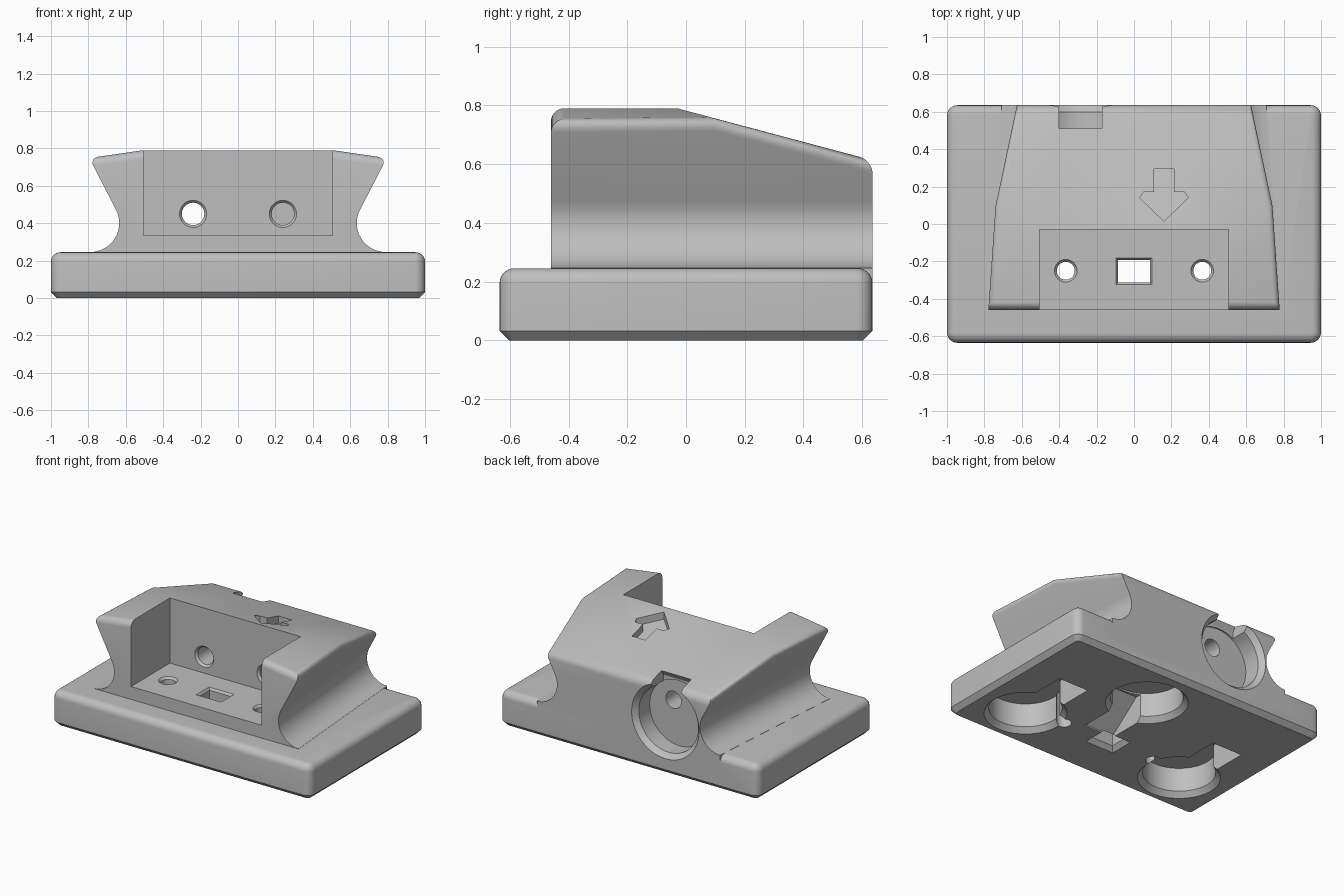
import bpy, bmesh, math
from mathutils import Vector

if "Cube" in bpy.data.objects:
    bpy.data.objects.remove(bpy.data.objects["Cube"])

grey = bpy.data.materials.new("light_grey")
grey.diffuse_color = (0.52, 0.52, 0.52, 1)
grey.use_nodes = True
grey.node_tree.nodes["Principled BSDF"].inputs["Base Color"].default_value = grey.diffuse_color


def make(name, bm):
    bmesh.ops.recalc_face_normals(bm, faces=bm.faces)
    me = bpy.data.meshes.new(name)
    bm.to_mesh(me)
    bm.free()
    ob = bpy.data.objects.new(name, me)
    bpy.context.collection.objects.link(ob)
    me.materials.append(grey)
    return ob


def loft(low, high):
    """Closed solid between two matching outlines."""
    bm = bmesh.new()
    a = [bm.verts.new(p) for p in low]
    b = [bm.verts.new(p) for p in high]
    bm.faces.new(a)
    bm.faces.new(b)
    for i in range(len(a)):
        j = (i + 1) % len(a)
        bm.faces.new((a[i], a[j], b[j], b[i]))
    bmesh.ops.recalc_face_normals(bm, faces=bm.faces)
    return bm


def rect(x0, x1, y0, y1, z):
    return [(x0, y0, z), (x1, y0, z), (x1, y1, z), (x0, y1, z)]


def boolean(target, tool, op):
    m = target.modifiers.new("bool", 'BOOLEAN')
    m.operation, m.solver, m.object = op, 'EXACT', tool
    bpy.context.view_layer.objects.active = target
    bpy.ops.object.modifier_apply(modifier=m.name)
    bpy.data.objects.remove(tool)


def cut(bm, name="cutter"):
    boolean(mount, make(name, bm), 'DIFFERENCE')


def bore(p, d, rings, n=48):
    """Turned cutter: rings are (distance along d, radius)."""
    d = Vector(d)
    u = d.orthogonal().normalized()
    w = d.cross(u)
    for (h0, r0), (h1, r1) in zip(rings, rings[1:]):
        def ring(h, r):
            return [Vector(p) + d * h + r * (u * math.cos(t) + w * math.sin(t))
                    for t in (2 * math.pi * i / n for i in range(n))]
        cut(loft(ring(h0, r0), ring(h1, r1)))


def keyhole(p, inward, along, depth):
    """Round pocket with chamfered rim and a ramped entry slot."""
    p, inward, along = Vector(p), Vector(inward), Vector(along)
    bore(p, inward, [(-0.01, 0.27), (0.035, 0.23)])
    bore(p, inward, [(-0.02, 0.23), (depth, 0.23)])
    side = inward.cross(along) * 0.115
    prof = [p + along * a + inward * h for a, h in
            ((0, -0.02), (0.47, -0.02), (0.47, 0.01), (0.24, depth - 0.01), (0, depth - 0.01))]
    cut(loft([q - side for q in prof], [q + side for q in prof]))


# base plate: rounded corners and top, chamfered foot
X, Y, H = 1.0, 0.635, 0.245
bm = loft(rect(-X, X, -Y, Y, 0), rect(-X, X, -Y, Y, H))
up = [e for e in bm.edges if abs(e.verts[0].co.z - e.verts[1].co.z) > 0.1]
bmesh.ops.bevel(bm, geom=up, offset=0.055, segments=6, profile=0.5, affect='EDGES')
for z, off, seg in ((H, 0.05, 6), (0, 0.032, 1)):
    es = [e for e in bm.edges if all(abs(v.co.z - z) < 1e-5 for v in e.verts)]
    bmesh.ops.bevel(bm, geom=es, offset=off, segments=seg, profile=0.5, affect='EDGES')
mount = make("mount", bm)

# body: waisted section tapering towards the back
F, B = -0.46, 0.635
half = [(0.79, 0.1)]
for i in range(17):
    t = math.radians(270 - 117.4 * i / 16)
    half.append((0.79 + 0.155 * math.cos(t), 0.401 + 0.155 * math.sin(t)))
x, z = half[-1]
half.append((x + 0.517 * (1 - z), 1.0))


def section(y):
    s = 0.075 * (y - F)
    return [(a - s, y, b) for a, b in half] + [(s - a, y, b) for a, b in reversed(half)]


bm = loft(section(F), section(B))
planes = [((0, 0, 0.79), (0, 0, 1)), ((0, -0.03, 0.79), (0, 0.266, 1)),
          ((0.51, 0, 0.79), (0.145, 0, 1)), ((-0.51, 0, 0.79), (-0.145, 0, 1))]
for co, no in planes:
    r = bmesh.ops.bisect_plane(bm, geom=bm.verts[:] + bm.edges[:] + bm.faces[:],
                               plane_co=co, plane_no=no, clear_outer=True)
    es = [g for g in r['geom_cut'] if isinstance(g, bmesh.types.BMEdge)]
    bmesh.ops.holes_fill(bm, edges=es, sides=0)
bmesh.ops.recalc_face_normals(bm, faces=bm.faces)
rim = [e for e in bm.edges if len(e.link_faces) == 2
       and min(v.co.z for v in e.verts) > 0.55
       and sum(f.normal.z > 0.6 for f in e.link_faces) == 1]
bmesh.ops.bevel(bm, geom=rim, offset=0.045, segments=6, profile=0.5,
                affect='EDGES', clamp_overlap=True)
boolean(mount, make("body", bm), 'UNION')

# front pocket
cut(loft(rect(-0.505, 0.505, -0.6, -0.03, 0.335), rect(-0.505, 0.505, -0.6, -0.03, 1)))

# round pockets with entry slots, underneath and at the back
for px, py, s in ((0.63, -0.31, 1), (-0.63, -0.31, 1), (0.13, 0.28, -1)):
    keyhole((px, py, 0), (0, 0, 1), (0, s, 0), 0.2)
keyhole((-0.285, B, 0.37), (0, -1, 0), (0, 0, 1), 0.155)

# screw holes in the pocket floor and wall
for s in (-1, 1):
    bore((s * 0.365, -0.25, 0.335), (0, 0, -1), [(-0.005, 0.065), (0.015, 0.048)], 32)
    bore((s * 0.365, -0.25, 0.335), (0, 0, -1), [(-0.01, 0.048), (0.36, 0.048)], 32)
    bore((s * 0.24, -0.03, 0.45), (0, 1, 0), [(-0.005, 0.077), (0.015, 0.06)], 32)
    bore((s * 0.24, -0.03, 0.45), (0, 1, 0), [(-0.01, 0.06), (0.54 if s < 0 else 0.3, 0.06)], 32)

# square through hole, flared at both ends
yc = -0.253
for z0, w0, z1, w1 in ((-0.01, 0, 0.36, 0), (0.32, 0, 0.34, 0.015), (0.03, 0, -0.005, 0.03)):
    cut(loft(*[rect(-0.085 - w, 0.085 + w, yc - 0.06 - w, yc + 0.06 + w, z)
               for z, w in ((z0, w0), (z1, w1))]))

# engraved arrow on the sloped top
arrow = [(0, 0.015), (0.13, 0.14), (0.11, 0.17), (0.053, 0.17), (0.053, 0.295)]
arrow += [(-a, b) for a, b in reversed(arrow[1:])]
low = [(0.16 + a, b, 0.74 - 0.266 * (b + 0.03)) for a, b in arrow]
cut(loft(low, [(a, b, 1) for a, b, c in low]))

bpy.ops.object.select_all(action='DESELECT')
mount.select_set(True)
bpy.context.view_layer.objects.active = mount
bpy.ops.object.shade_smooth_by_angle(angle=math.radians(30))
